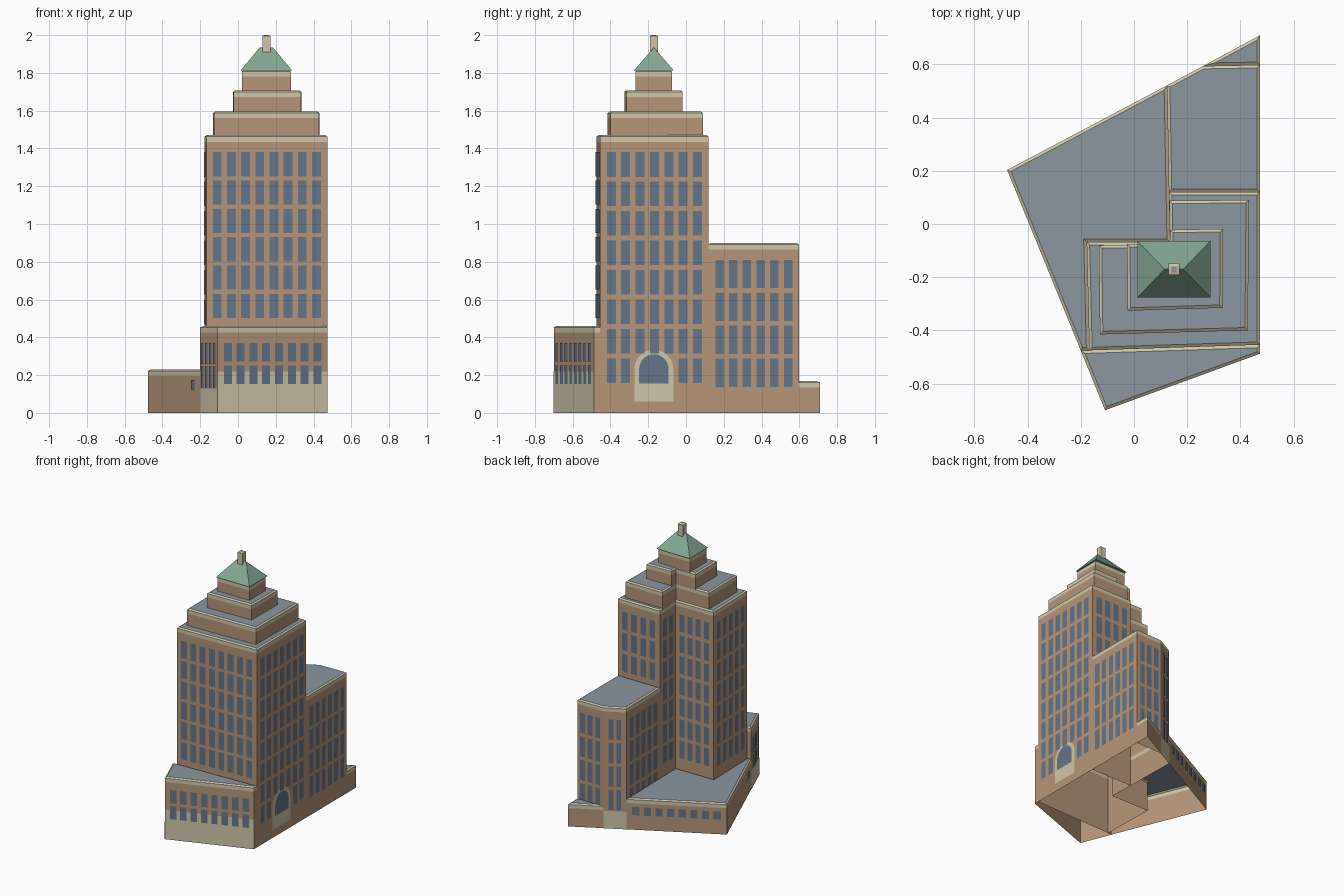
import bpy, bmesh, math
from mathutils import Vector

cube = bpy.data.objects.get("Cube")
if cube:
    bpy.data.objects.remove(cube, do_unlink=True)


def material(name, *rgb):
    m = bpy.data.materials.new(name)
    m.use_nodes = True
    col = [((c / 255 + 0.055) / 1.055) ** 2.4 for c in rgb] + [1]
    m.diffuse_color = col
    m.node_tree.nodes["Principled BSDF"].inputs["Base Color"].default_value = col
    return m


BRICK = material("tan brick", 182, 149, 122)
STONE = material("cream stone", 208, 198, 170)
GLASS = material("blue grey glass", 101, 117, 137)
ROOF = material("grey roofing", 140, 150, 160)
COPPER = material("green copper", 132, 167, 146)


def finish(name, bm, *mats):
    me = bpy.data.meshes.new(name)
    bm.to_mesh(me)
    bm.free()
    for m in mats:
        me.materials.append(m)
    ob = bpy.data.objects.new(name, me)
    bpy.context.collection.objects.link(ob)
    return ob


def block(name, plan, z0, z1, band=0.035, lip=0.008, wall=BRICK):
    """Open-bottomed walls on a counter-clockwise plan, stone parapet, flat roof."""
    bm = bmesh.new()
    rings = [[bm.verts.new((x, y, z)) for x, y in plan]
             for z in (z0, z1 - band, z1 - lip)]
    n = len(plan)
    for level in range(2):
        lo, hi = rings[level], rings[level + 1]
        for i in range(n):
            j = (i + 1) % n
            bm.faces.new((lo[i], lo[j], hi[j], hi[i])).material_index = level
    top = bm.faces.new(rings[2])
    bm.normal_update()
    rim = bmesh.ops.inset_region(bm, faces=[top], thickness=0.011, depth=lip,
                                 use_even_offset=True)
    for f in rim["faces"]:
        f.material_index = 1
    top.material_index = 2
    return finish(name, bm, wall, STONE, ROOF)


def plate(bm, a, b, u0, u1, z0, z1, off):
    """Rectangle on the wall a-b, from u0 to u1 along it."""
    a, b = Vector((*a, 0)), Vector((*b, 0))
    d = (b - a).normalized()
    o = a + Vector((d.y, -d.x, 0)) * off
    bm.faces.new([bm.verts.new(o + d * u + Vector((0, 0, z)))
                  for u, z in ((u0, z0), (u1, z0), (u1, z1), (u0, z1))])


def windows(name, a, b, cols, rows, top, pitch, height, margin=0.035, skip=()):
    bm = bmesh.new()
    length = math.dist(a, b)
    w = (length - 2 * margin) / (cols + 0.6 * (cols - 1))
    for c in range(cols):
        for r in range(rows):
            if (c, r) not in skip:
                u, z = margin + c * w * 1.6, top - r * pitch
                plate(bm, a, b, u, u + w, z - height, z, 0.004)
    finish(name, bm, GLASS)


def stone_base(name, a, b, z1):
    bm = bmesh.new()
    plate(bm, a, b, 0, math.dist(a, b), 0, z1, 0.002)
    finish(name, bm, STONE)


# Corner points of the site and the main masses
EAST = 0.473
front_tip, front_east = (-0.109, -0.70), (EAST, -0.488)
west_tip, north_tip = (-0.477, 0.203), (EAST, 0.709)
split_west, split_east = (-0.2, -0.476), (EAST, -0.454)
tower_sw, tower_nw = (-0.168, -0.475), (-0.178, -0.068)
notch, tower_n = (0.135, -0.068), (0.131, 0.12)
tower_ne = (EAST, 0.12)
wing_ne, wing_n, wing_w = (EAST, 0.598), (0.26, 0.594), (0.124, 0.521)

# Masses
block("front_block", [front_tip, front_east, split_east, split_west], 0, 0.46)
block("low_west_block", [west_tip, split_west, tower_sw, tower_nw, notch, wing_w],
      0, 0.23)
block("low_north_block", [wing_n, wing_ne, north_tip], 0, 0.17)
block("rear_wing", [tower_n, tower_ne, wing_ne, wing_n, wing_w], 0, 0.90)
block("tower", [tower_sw, split_east, tower_ne, tower_n, notch, tower_nw], 0, 1.47)

# Stepped tiers share the tower's rear notch
block("lower_tier", [(-0.128, -0.415), (0.428, -0.4), (0.432, 0.09), (0.133, 0.088),
                     (0.135, -0.078), (-0.132, -0.08)], 1.462, 1.595)
block("middle_tier", [(-0.024, -0.326), (0.333, -0.315), (0.335, -0.018),
                      (0.135, -0.022), (0.135, -0.073), (-0.026, -0.075)], 1.587, 1.708)
block("upper_tier", [(0.02, -0.267), (0.28, -0.267), (0.28, -0.075), (0.02, -0.075)],
      1.70, 1.815)

# Hipped copper roof with a short ridge
bm = bmesh.new()
cx, cy = 0.15, -0.17
eave = [bm.verts.new((cx + sx * 0.137, cy + sy * 0.106, 1.812))
        for sx, sy in ((-1, -1), (1, -1), (1, 1), (-1, 1))]
ridge = [bm.verts.new((cx + s * 0.035, cy, 1.935)) for s in (-1, 1)]
a, b, c, d = eave
for f in ((a, b, ridge[1], ridge[0]), (b, c, ridge[1]),
          (c, d, ridge[0], ridge[1]), (d, a, ridge[0]), (d, c, b, a)):
    bm.faces.new(f)
finish("copper_roof", bm, COPPER)
s = 0.021
block("chimney", [(cx + x * s, cy + y * s) for x, y in
                  ((-1, -1), (1, -1), (1, 1), (-1, 1))], 1.88, 2.0,
      band=0.03, lip=0.004, wall=STONE)

# Stone bases
stone_base("front_stone_base", front_tip, front_east, 0.218)
stone_base("front_west_stone_base", split_west, front_tip, 0.13)
stone_base("rear_stone_base", wing_n, wing_w, 0.13)

# Tower windows
tall = dict(top=1.38, pitch=0.156, height=0.13)
windows("tower_front_windows", tower_sw, split_east, 8, 6, 1.38, 0.15, 0.128)
windows("tower_east_windows", split_east, tower_ne, 7, 8, **tall,
        skip=[(c, 7) for c in (2, 3, 4)])
windows("tower_rear_windows", tower_ne, tower_n, 4, 3, **tall)
windows("tower_notch_side_windows", tower_n, notch, 2, 7, **tall)
windows("tower_notch_rear_windows", notch, tower_nw, 4, 7, **tall)
windows("tower_west_windows", tower_nw, tower_sw, 5, 7, **tall)

# Rear wing windows
mid = dict(top=0.81, pitch=0.174, height=0.15)
windows("wing_east_windows", tower_ne, wing_ne, 6, 4, **mid)
windows("wing_rear_windows", wing_ne, wing_n, 3, 4, **mid, margin=0.025)
windows("wing_corner_windows", wing_n, wing_w, 2, 4, **mid)
windows("wing_west_windows", wing_w, tower_n, 5, 4, **mid)

# Low block windows
windows("front_block_windows", front_tip, front_east, 8, 2, 0.37, 0.118, 0.098)
windows("front_block_west_windows", split_west, front_tip, 4, 2, 0.37, 0.125, 0.11,
        margin=0.02)
windows("low_rear_windows", wing_w, west_tip, 8, 1, 0.17, 0.1, 0.06, margin=0.04)
bm = bmesh.new()
run = math.dist(west_tip, split_west)
plate(bm, west_tip, split_west, run - 0.12, run - 0.07, 0.125, 0.175, 0.004)
finish("low_west_window", bm, GLASS)


def arch(name, half, base, spring, off, mat):
    bm = bmesh.new()
    pts = [(-half, base), (half, base)]
    pts += [(half * math.cos(t), spring + half * math.sin(t))
            for t in (math.pi * i / 16 for i in range(17))]
    bm.faces.new([bm.verts.new((EAST + off, cy + y, z)) for y, z in pts])
    finish(name, bm, mat)


# Arched entrance on the east wall
arch("arch_surround", 0.103, 0.06, 0.232, 0.003, STONE)
arch("arch_window", 0.078, 0.155, 0.232, 0.006, GLASS)
